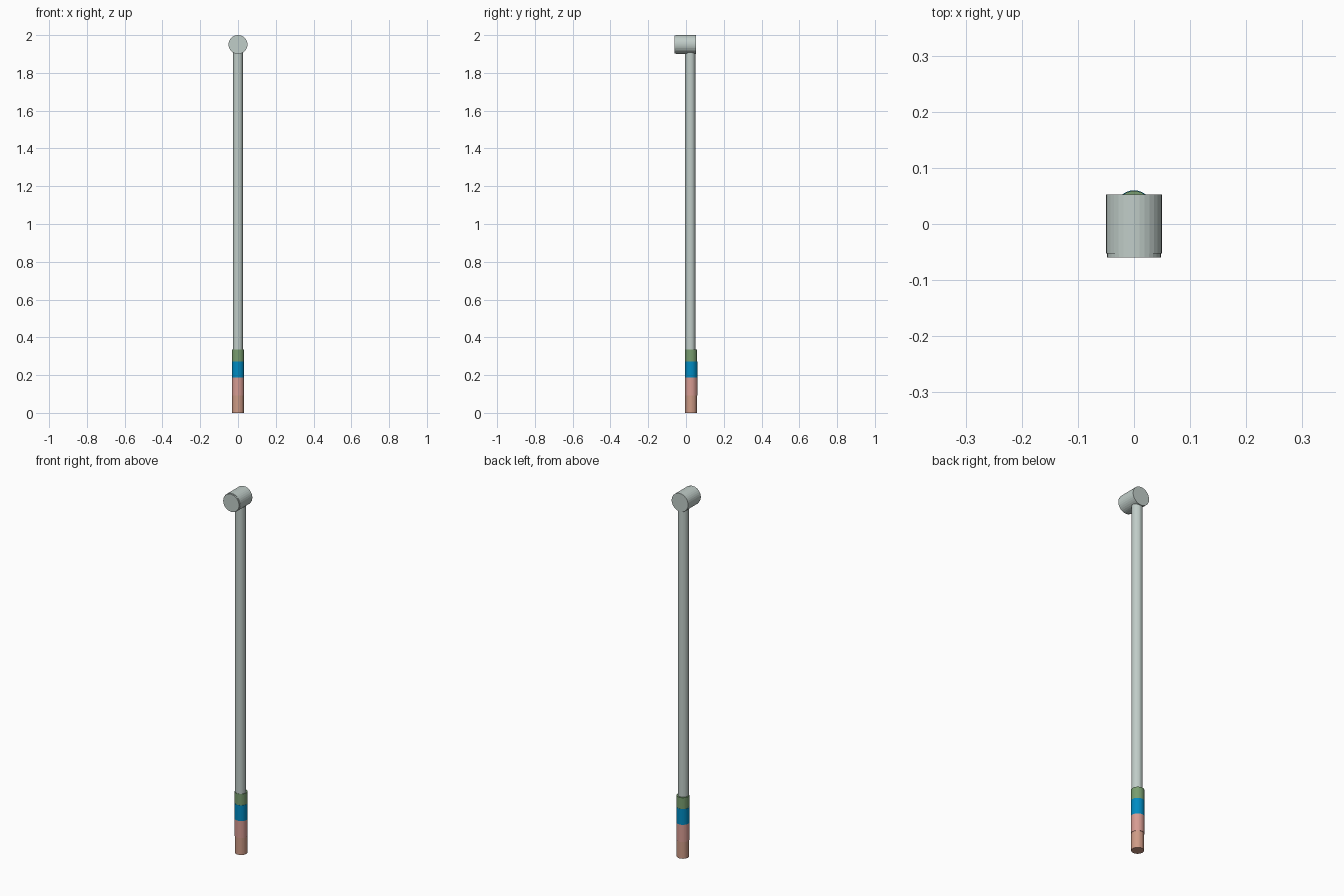
import bpy, math

if "Cube" in bpy.data.objects:
    bpy.data.objects.remove(bpy.data.objects["Cube"])

SHAFT_Y = 0.027  # shaft axis sits behind the head centre


def material(name, rgb):
    m = bpy.data.materials.new(name)
    m.diffuse_color = (*rgb, 1)
    m.use_nodes = True
    m.node_tree.nodes["Principled BSDF"].inputs["Base Color"].default_value = m.diffuse_color
    return m


def cylinder(name, r, start, end, mat, axis='Z', off=0.0):
    """Closed 32-sided cylinder spanning start..end along Z or Y; off is the cross offset."""
    mid = (start + end) / 2
    loc = (0, off, mid) if axis == 'Z' else (0, mid, off)
    rot = (0, 0, 0) if axis == 'Z' else (math.pi / 2, 0, 0)
    bpy.ops.mesh.primitive_cylinder_add(vertices=32, radius=r, depth=end - start,
                                        location=loc, rotation=rot)
    o = bpy.context.object
    o.name = name
    o.data.materials.append(mat)
    return o


steel = material("pale_steel", (0.53, 0.61, 0.58))

# Long shaft and the cross-wise head with its slightly smaller striking face
cylinder("shaft", 0.027, 0.32, 1.92, steel, off=SHAFT_Y - 0.004)
cylinder("head", 0.05, -0.053, 0.053, steel, 'Y', 1.95)
cylinder("head_face", 0.048, -0.06, -0.053, steel, 'Y', 1.95)

# Coloured grip bands, bottom to top: name, radius, z range, colour
bands = [
    ("grip_end", 0.031, 0.0, 0.093, (0.62, 0.33, 0.24)),
    ("grip_pink", 0.033, 0.093, 0.187, (0.68, 0.33, 0.29)),
    ("grip_blue", 0.033, 0.187, 0.273, (0.0, 0.26, 0.54)),
    ("grip_green", 0.032, 0.273, 0.335, (0.19, 0.34, 0.16)),
]
for name, r, z0, z1, rgb in bands:
    cylinder(name, r, z0, z1, material(name + "_colour", rgb), off=SHAFT_Y)
